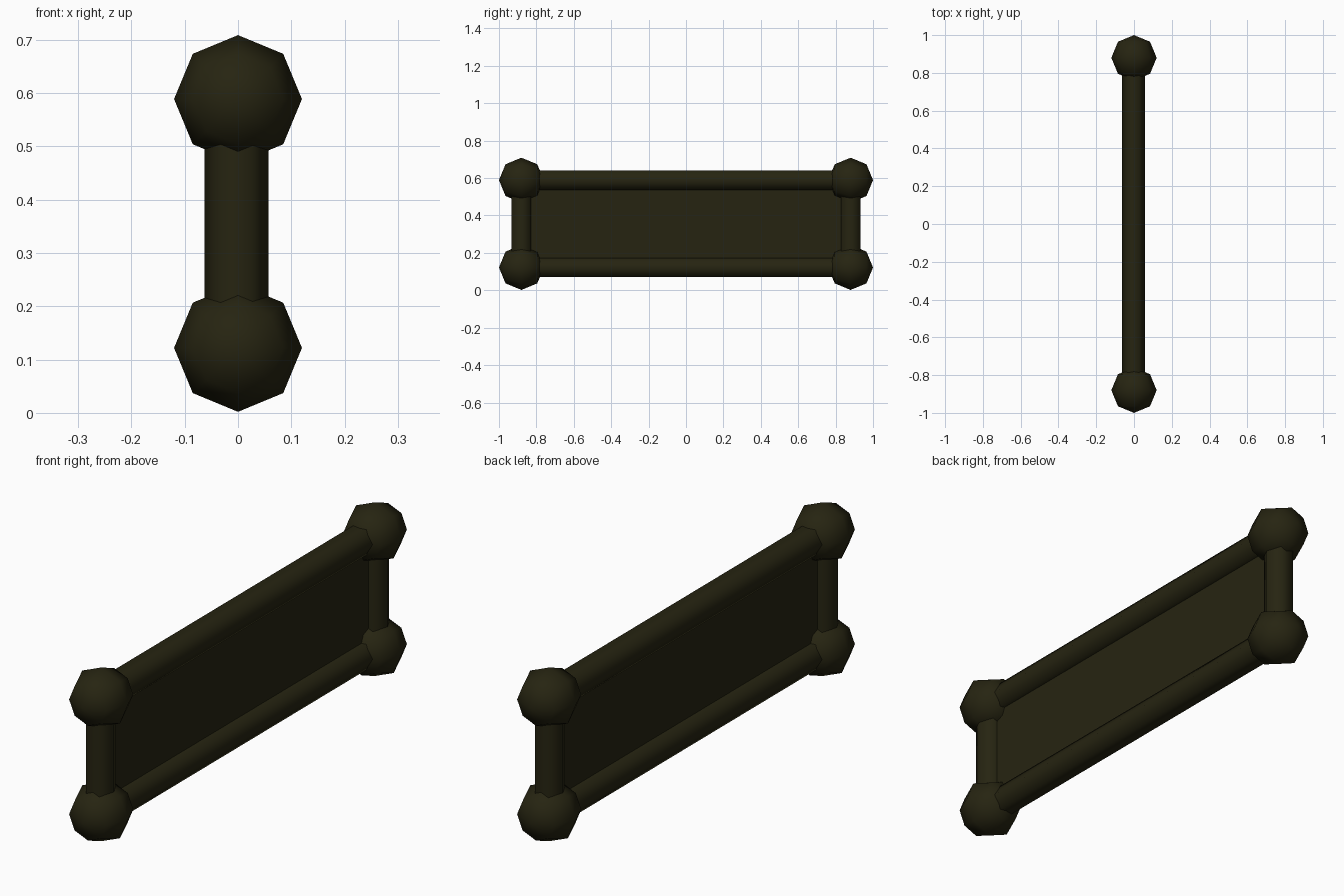
import bpy, math

if "Cube" in bpy.data.objects:
    bpy.data.objects.remove(bpy.data.objects["Cube"])

mat = bpy.data.materials.new("dark olive")
mat.diffuse_color = (0.0194, 0.0176, 0.0056, 1)
mat.use_nodes = True
mat.node_tree.nodes["Principled BSDF"].inputs["Base Color"].default_value = mat.diffuse_color

Y, Z_LOW, Z_HIGH = 0.88, 0.122, 0.589   # corner positions
R_BALL, R_TUBE, TUBE_X = 0.12, 0.06, -0.0025


def finish(name, smooth=True):
    ob = bpy.context.object
    ob.name = name
    ob.data.materials.append(mat)
    if smooth:
        bpy.ops.object.shade_smooth()
    return ob


# Hexagonal tube with corners pointing to +x and -x
def tube(name, location, length, along_y):
    bpy.ops.mesh.primitive_cylinder_add(vertices=6, radius=R_TUBE, depth=length,
                                        end_fill_type='NOTHING')
    ob = finish(name)
    for v in ob.data.vertices:
        a = math.radians(30)
        x, y, z = v.co
        x, y = x * math.cos(a) - y * math.sin(a), x * math.sin(a) + y * math.cos(a)
        v.co = (x, z, -y) if along_y else (x, y, z)
    ob.location = location


# Corner balls, poles along y
for z, level in ((Z_LOW, "lower"), (Z_HIGH, "upper")):
    for s, end in ((-1, "front"), (1, "back")):
        bpy.ops.mesh.primitive_uv_sphere_add(segments=8, ring_count=4, radius=R_BALL,
                                             location=(0, s * Y, z),
                                             rotation=(math.pi / 2, 0, 0))
        finish(f"{level}_{end}_ball")
    tube(f"{level}_rail", (TUBE_X, 0, z), 2 * Y, True)

# Upright posts
for s, end in ((-1, "front"), (1, "back")):
    tube(f"{end}_post", (TUBE_X, s * Y, (Z_LOW + Z_HIGH) / 2), Z_HIGH - Z_LOW, False)

# Thin infill panel
bpy.ops.mesh.primitive_cube_add(size=1, location=(TUBE_X, 0, (Z_LOW + Z_HIGH) / 2))
panel = finish("panel", smooth=False)
panel.scale = (0.02, 2 * Y - 0.08, Z_HIGH - Z_LOW - 0.08)
